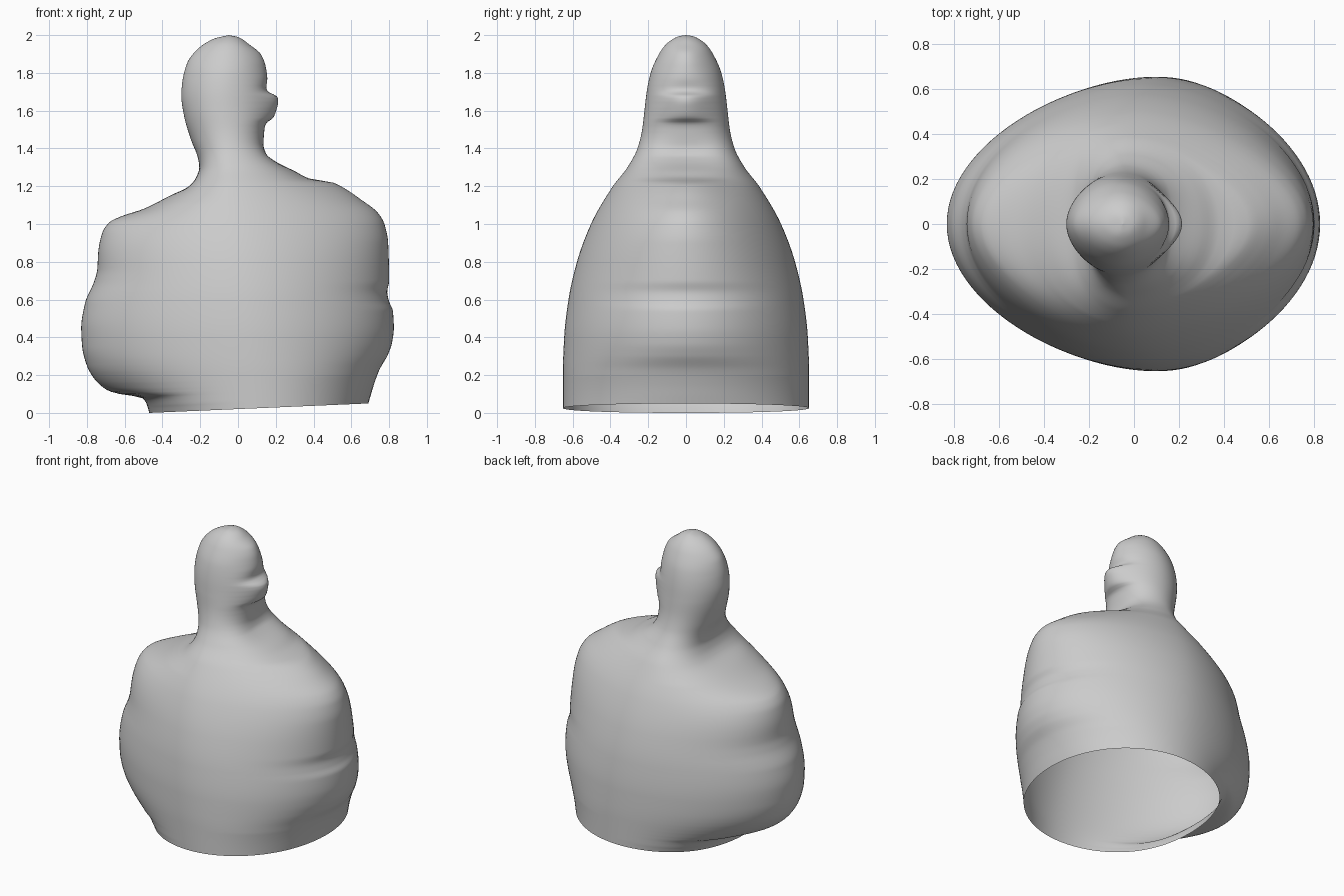
import bpy, bmesh, math

if "Cube" in bpy.data.objects:
    bpy.data.objects.remove(bpy.data.objects["Cube"])

# Silhouette profiles as (z, value)
LEFT = [(0, -.47), (.05, -.485), (.08, -.51), (.105, -.65), (.125, -.70), (.18, -.76), (.25, -.80),
        (.35, -.825), (.45, -.83), (.58, -.81), (.70, -.76), (.76, -.745), (.85, -.74), (.95, -.72),
        (1.01, -.68), (1.04, -.62), (1.08, -.50), (1.15, -.36), (1.20, -.26), (1.25, -.22),
        (1.30, -.205), (1.34, -.21), (1.45, -.25), (1.57, -.285), (1.68, -.30), (1.75, -.295),
        (1.85, -.27), (1.92, -.22), (1.98, -.13), (2, -.05)]
RIGHT = [(0, .69), (.04, .70), (.12, .72), (.216, .75), (.30, .79), (.37, .815), (.45, .825),
         (.54, .82), (.59, .80), (.64, .79), (.70, .80), (.90, .795), (1.0, .775), (1.06, .74),
         (1.13, .65), (1.185, .57), (1.22, .50), (1.24, .38), (1.28, .30), (1.33, .20), (1.37, .15),
         (1.42, .135), (1.5, .14), (1.535, .15), (1.56, .185), (1.61, .205), (1.65, .213),
         (1.68, .205), (1.695, .165), (1.72, .15), (1.77, .155), (1.84, .145), (1.9, .12),
         (1.95, .06), (1.99, 0), (2, -.05)]
DEPTH = [(0, .652), (.2, .652), (.4, .645), (.6, .622), (.8, .577), (1.0, .503), (1.2, .387),
         (1.3, .31), (1.4, .257), (1.5, .232), (1.6, .22), (1.7, .208), (1.8, .187), (1.9, .143),
         (1.95, .107), (1.98, .068), (1.995, .034), (2, 0)]
CENTRE = [(0, .11), (1.3, -.03), (1.7, -.07), (2, -.05)]


def curve(pts, z):
    """Monotone cubic interpolation through the profile points."""
    n = len(pts)
    z = min(max(z, 0), 2)
    slope = [(pts[i + 1][1] - pts[i][1]) / (pts[i + 1][0] - pts[i][0]) for i in range(n - 1)]

    def tangent(i):
        if i == 0 or i == n - 1:
            return slope[min(i, n - 2)]
        a, b = slope[i - 1], slope[i]
        return 2 * a * b / (a + b) if a * b > 0 else 0

    i = max(k for k in range(n - 1) if pts[k][0] <= z)
    h = pts[i + 1][0] - pts[i][0]
    t = (z - pts[i][0]) / h
    return ((2 * t**3 - 3 * t**2 + 1) * pts[i][1] + (t**3 - 2 * t**2 + t) * h * tangent(i)
            + (3 * t**2 - 2 * t**3) * pts[i + 1][1] + (t**3 - t**2) * h * tangent(i + 1))


def blurred(pts, z):
    """Profile averaged over nearby heights, without the small bumps."""
    sigma = min(.09, (2 - z) * .4)
    weights = [(d / 3, math.exp(-.5 * (d / 3)**2)) for d in range(-6, 7)]
    return sum(w * curve(pts, z + d * sigma) for d, w in weights) / sum(w for _, w in weights)


def side(reach, soft, depth, c):
    """Sideways distance: smooth broad body plus bumps kept near the side edge."""
    x = soft * c if soft < depth else depth * c + (soft - depth) * c**1.8
    bump = reach - soft
    x += bump * c**(8 if bump > 0 else 5)
    return min(x, reach)


# Heights: even steps, finer near the crown
levels = [1.9 * i / 170 for i in range(170)]
levels += [1.9 + .1 * math.sin(math.pi / 2 * i / 16) for i in range(16)]
SEG = 112

# Bust shell: rings lofted between the side silhouettes, open at the bottom
bm = bmesh.new()
rings = []
for z in levels:
    cx, depth = curve(CENTRE, z), curve(DEPTH, z)
    left, right = cx - curve(LEFT, z), curve(RIGHT, z) - cx
    soft_left, soft_right = cx - blurred(LEFT, z), blurred(RIGHT, z) - cx
    ring = []
    for k in range(SEG):
        a = 2 * math.pi * k / SEG
        c, s = math.cos(a), math.sin(a)
        if c > 0:
            x = cx + side(right, soft_right, depth, c)
        else:
            x = cx - side(left, soft_left, depth, abs(c))
        # Slightly tilted bottom rim
        tilt = max(0, .05 * (x + .47) / 1.16) * max(0, 1 - z / .3)
        ring.append(bm.verts.new((x, depth * s, z + tilt)))
    rings.append(ring)
for lo, hi in zip(rings, rings[1:]):
    for k in range(SEG):
        j = (k + 1) % SEG
        bm.faces.new((lo[k], lo[j], hi[j], hi[k]))
crown = bm.verts.new((-.05, 0, 2))
for k in range(SEG):
    bm.faces.new((rings[-1][k], rings[-1][(k + 1) % SEG], crown))
for f in bm.faces:
    f.smooth = True
mesh = bpy.data.meshes.new("bust")
bm.to_mesh(mesh)
bm.free()
bust = bpy.data.objects.new("bust", mesh)
bpy.context.collection.objects.link(bust)
